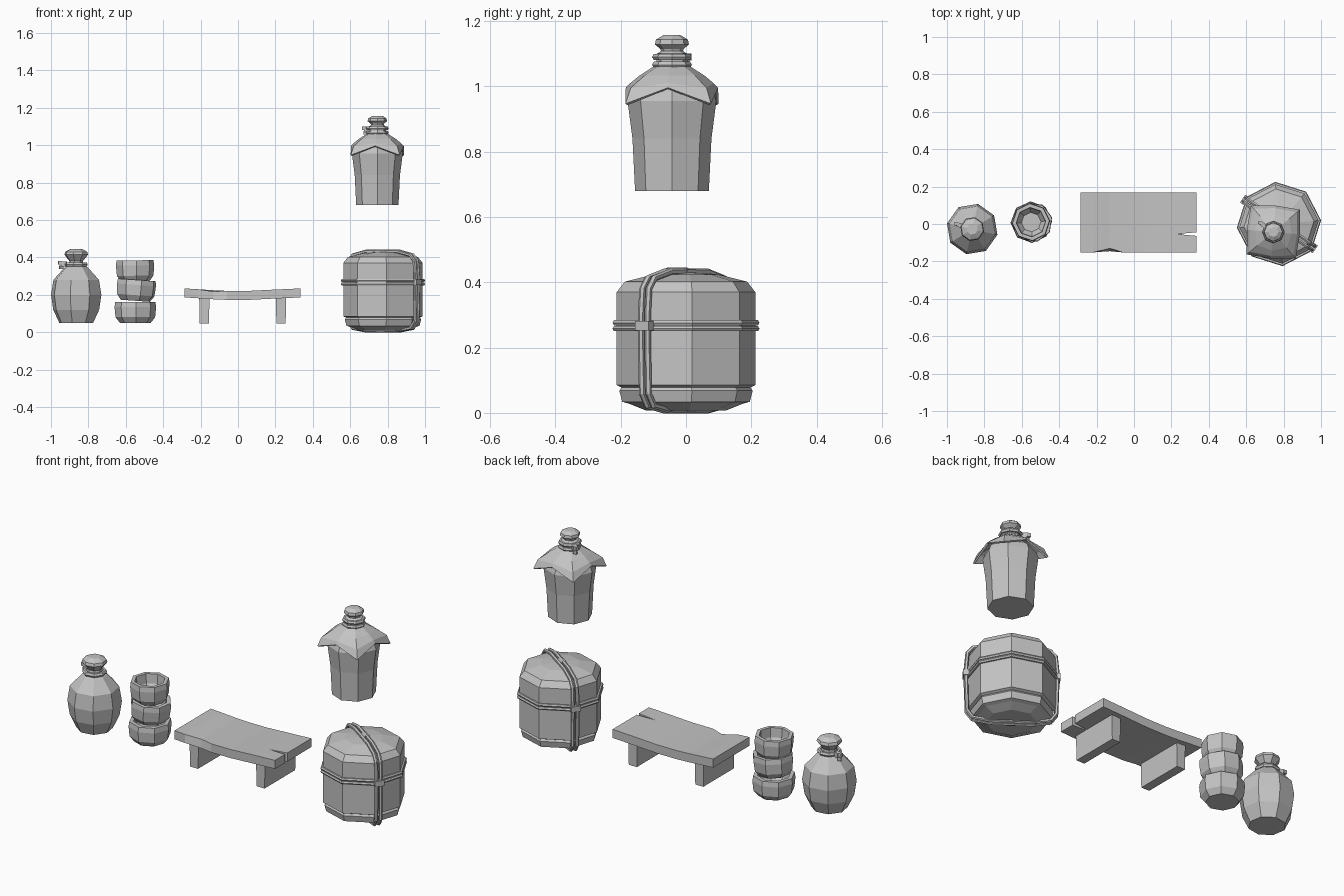
import bpy, bmesh
from math import sin, cos, radians, tau
from mathutils import Vector

cube = bpy.data.objects.get("Cube")
if cube:
    bpy.data.objects.remove(cube, do_unlink=True)

grey = bpy.data.materials.new("plain grey")
grey.use_nodes = True
COLOUR = (0.55, 0.55, 0.55, 1)
grey.diffuse_color = COLOUR
grey.node_tree.nodes["Principled BSDF"].inputs["Base Color"].default_value = COLOUR


def finish(name, bm, loc=(0, 0, 0)):
    bmesh.ops.recalc_face_normals(bm, faces=bm.faces)
    mesh = bpy.data.meshes.new(name)
    bm.to_mesh(mesh)
    bm.free()
    mesh.materials.append(grey)
    ob = bpy.data.objects.new(name, mesh)
    ob.location = loc
    bpy.context.collection.objects.link(ob)
    return ob


def skin(bm, rings, closed=True):
    """Join rings of vertices with quads."""
    n = len(rings[0])
    for a, b in zip(rings, rings[1:]):
        for i in range(n if closed else n - 1):
            j = (i + 1) % n
            bm.faces.new((a[i], a[j], b[j], b[i]))


def lathe(name, loc, profile, phase=0, n=8):
    """Faceted turned form, capped at both ends of its profile."""
    bm = bmesh.new()
    rings = [[bm.verts.new((r * cos(radians(phase) + tau * i / n),
                            r * sin(radians(phase) + tau * i / n), z))
              for i in range(n)] for r, z in profile]
    skin(bm, rings)
    bm.faces.new(rings[0])
    bm.faces.new(rings[-1])
    return finish(name, bm, loc)


def rope(name, points, radius):
    """Closed cord with six sides through the points."""
    bm = bmesh.new()
    pts = [Vector(p) for p in points]
    n = len(pts)
    normal = sum((pts[i].cross(pts[(i + 1) % n]) for i in range(n)), Vector()).normalized()
    rings = []
    for i, p in enumerate(pts):
        ahead = (pts[(i + 1) % n] - p).normalized()
        behind = (p - pts[i - 1]).normalized()
        side = (ahead + behind).normalized().cross(normal)
        rings.append([bm.verts.new(p + radius * (cos(tau * k / 6) * side + sin(tau * k / 6) * normal))
                      for k in range(6)])
    skin(bm, rings + rings[:1])
    return finish(name, bm)


def box(name, loc, size, turn=0, taper=1):
    bm = bmesh.new()
    bmesh.ops.create_cube(bm, size=1)
    for v in bm.verts:
        v.co = Vector(a * b for a, b in zip(v.co, size))
        if v.co.z < 0:
            v.co.x *= taper
    ob = finish(name, bm, loc)
    ob.rotation_euler.z = radians(turn)
    return ob


def ring_points(c, r, z, phase):
    return [(c[0] + r * cos(radians(phase + 45 * i)),
             c[1] + r * sin(radians(phase + 45 * i)), z) for i in range(8)]


def neck_knot(name, c, z, r, angle):
    """Small tied cord end beside a neck."""
    a = radians(angle)
    for i, (dr, dz, s) in enumerate([(0, 0, .028), (.022, .006, .02), (.016, -.018, .018)]):
        box(f"{name}_{i}", (c[0] + (r + dr) * cos(a), c[1] + (r + dr) * sin(a), z + dz),
            (s, s * .8, s), angle + 20 * i)


# Round jug with stopper
jug = (-0.865, -0.027)
lathe("round_jug", (*jug, 0),
      [(.093, .05), (.126, .12), (.138, .20), (.125, .28), (.065, .345), (.042, .36),
       (.037, .38), (.065, .415), (.06, .43), (.03, .446)], 32)
rope("jug_cord", ring_points(jug, .052, .362, 32), .012)
neck_knot("jug_knot", jug, .365, .068, 163)

# Three stacked cups
cup = [(.08, 0), (.103, .03), (.108, .085), (.104, .112), (.083, .112), (.078, .06), (.055, .03)]
for i, (z, s, turn, tilt) in enumerate([(.05, 1.03, 2, 0), (.168, 1, 14, 4), (.272, .95, 4, -1)]):
    ob = lathe(f"cup_{i + 1}", (-.549, .01, z), [(r * s, h) for r, h in cup], turn)
    ob.rotation_euler.y = radians(tilt)

# Bench top: sagging plank with a chipped front edge and a split end
bm = bmesh.new()
rings = []
for x, sag, chip in [(-.285, 0, 0), (-.22, .004, 0), (-.13, .010, .022), (-.06, .013, 0),
                     (.06, .013, 0), (.2, .006, 0), (.335, 0, 0)]:
    top, low = .234 - sag, .186 - sag
    rings.append([bm.verts.new(p) for p in
                  ((x, -.152 + chip * .3, low), (x, .168, low), (x, .168, top),
                   (x, -.152 + chip, top - chip * .3))])
skin(bm, rings)
bm.faces.new(rings[0])
bm.faces.new(rings[-1])
bench = finish("bench_top", bm)

bm = bmesh.new()
wedge = [[bm.verts.new((x, y, z)) for x, y in ((.23, -.054), (.36, -.066), (.36, -.042))]
         for z in (.1, .3)]
skin(bm, wedge)
bm.faces.new(wedge[0])
bm.faces.new(wedge[1])
cutter = finish("split_cutter", bm)
cutter.hide_render = True
cut = bench.modifiers.new("split", 'BOOLEAN')
cut.operation, cut.solver, cut.object = 'DIFFERENCE', 'EXACT', cutter
bpy.context.view_layer.objects.active = bench
bpy.ops.object.modifier_apply(modifier="split")
bpy.data.objects.remove(cutter, do_unlink=True)

for name, x in (("right", -.18), ("left", .23)):
    box(f"bench_leg_{name}", (x, .005, .117), (.055, .27, .14), 0, .9)

# Lidded barrel
barrel = (.775, 0)
lathe("barrel", (*barrel, 0),
      [(.125, .008), (.175, .028), (.196, .034), (.205, .068), (.198, .078), (.213, .085),
       (.213, .37), (.188, .402), (.10, .424), (.02, .430)], 5)

# Twin cords round the middle of the barrel
for i, z in enumerate((.258, .276)):
    rope(f"barrel_band_{i}", ring_points(barrel, .217, z, 5), .009)

# Twin cords over and under the barrel, with knots where they cross the band
half = [(.217, .06), (.222, .22), (.222, .30), (.215, .38), (.188, .412), (.10, .432)]
under = [(.10, .008), (.19, .022)]
loop = under + half
loop = loop + [(-r, z) for r, z in reversed(loop)]
strap = radians(-35)
along = Vector((cos(strap), sin(strap)))
across = Vector((-along.y, along.x))
for i, off in enumerate((-.012, .012)):
    pts = []
    for r, z in loop:
        p = Vector(barrel) + along * r + across * off
        pts.append((p.x - barrel[0], p.y, z - .22))
    rope(f"barrel_strap_{i}", pts, .010).location = (barrel[0], 0, .22)
for i, s in enumerate((1, -1)):
    p = Vector(barrel) + along * .222 * s
    box(f"barrel_knot_{i}", (p.x, p.y, .267), (.03, .05, .03), -35)
box("strap_top_knot", (*barrel, .430), (.05, .045, .018), -35)
box("strap_base_knot", (*barrel, .011), (.05, .045, .018), -35)

# Tall bottle above the barrel
bottle = (.745, -.043)
lathe("tall_bottle", (*bottle, 0),
      [(.113, .68), (.121, .84), (.136, .955), (.125, .985), (.05, 1.05)], 0)
lathe("bottle_neck", (*bottle, 0),
      [(.05, 1.05), (.046, 1.10), (.034, 1.108), (.036, 1.115), (.052, 1.128),
       (.049, 1.143), (.026, 1.157)], 0)
for i, z in enumerate((1.066, 1.09)):
    rope(f"bottle_cord_{i}", ring_points(bottle, .050, z, 0), .011)
neck_knot("bottle_knot", bottle, 1.084, .064, 145)

# Square cloth draped over the bottle shoulder, corners hanging lower
bm = bmesh.new()
rings = []
for corner, middle in [((.186, .947), (.142, .996)), ((.165, .995), (.128, 1.010)),
                       ((.110, 1.033), (.100, 1.033)), ((.05, 1.065), (.05, 1.065))]:
    rings.append([])
    for i in range(8):
        r, z = middle if i % 2 else corner
        a = radians(40 + 45 * i)
        rings[-1].append(bm.verts.new((r * cos(a), r * sin(a), z)))
skin(bm, rings)
cloth = finish("bottle_cloth", bm, (*bottle, 0))
thick = cloth.modifiers.new("thickness", 'SOLIDIFY')
thick.thickness = .009
